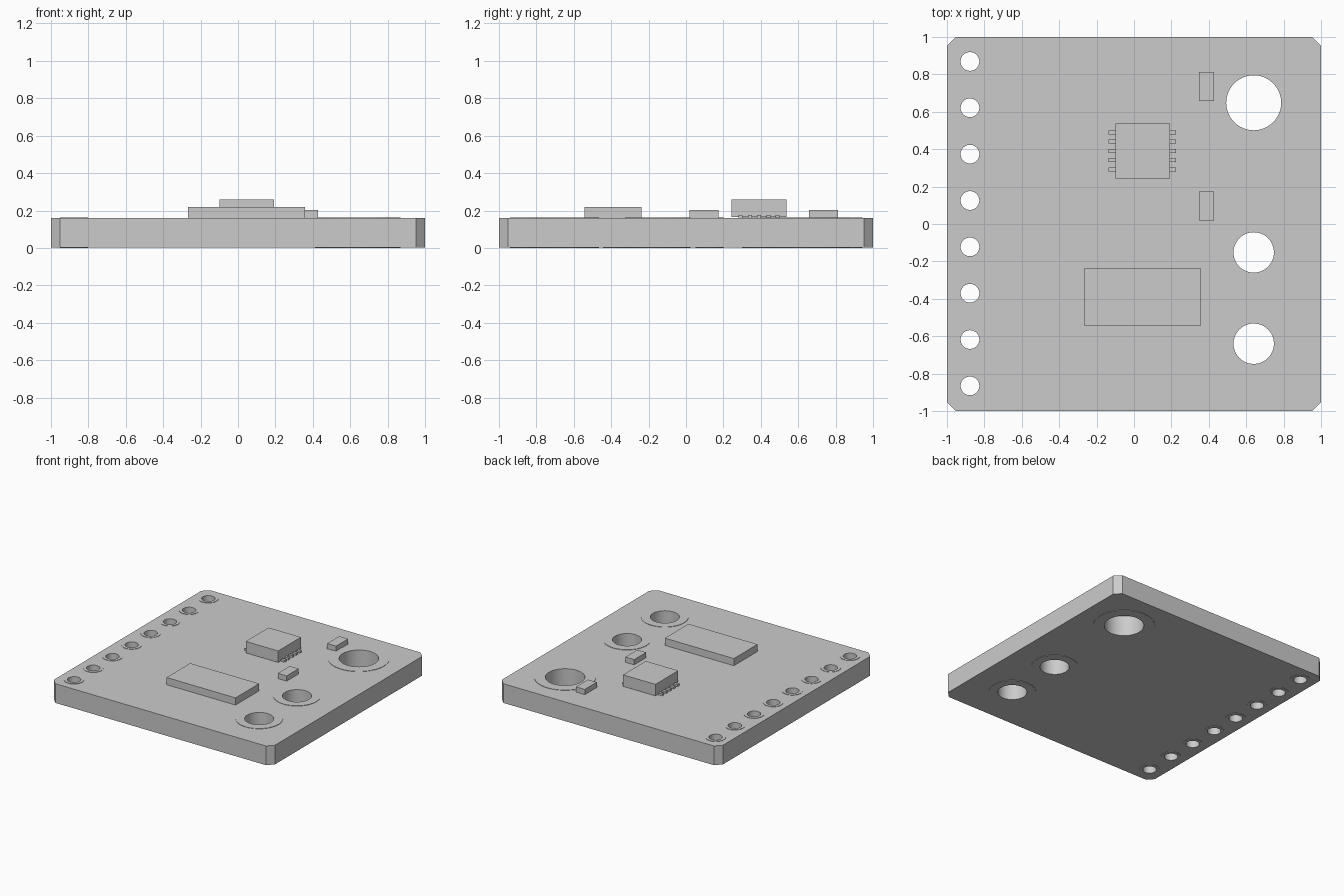
import bpy, math

cube = bpy.data.objects.get("Cube")
if cube:
    bpy.data.objects.remove(cube, do_unlink=True)

grey = bpy.data.materials.new("light_grey")
grey.use_nodes = True
colour = (0.6, 0.6, 0.6, 1)
grey.diffuse_color = colour
grey.node_tree.nodes["Principled BSDF"].inputs["Base Color"].default_value = colour

BOTTOM, TOP, PAD = 0.003, 0.16, 0.003


def circle(x, y, r, sides):
    turn = 2 * math.pi / sides
    return [(x + r * math.cos(i * turn), y + r * math.sin(i * turn)) for i in range(sides)]


def plate(name, outlines, z0, z1):
    """Flat plate from an outer outline and any hole outlines."""
    curve = bpy.data.curves.new(name, 'CURVE')
    curve.dimensions = '2D'
    curve.fill_mode = 'BOTH'
    curve.extrude = (z1 - z0) / 2
    for points in outlines:
        spline = curve.splines.new('POLY')
        spline.points.add(len(points) - 1)
        for p, (x, y) in zip(spline.points, points):
            p.co = (x, y, 0, 1)
        spline.use_cyclic_u = True
    obj = bpy.data.objects.new(name, curve)
    bpy.context.collection.objects.link(obj)
    obj.location.z = (z0 + z1) / 2
    bpy.ops.object.select_all(action='DESELECT')
    obj.select_set(True)
    bpy.context.view_layer.objects.active = obj
    bpy.ops.object.convert(target='MESH')
    obj = bpy.context.view_layer.objects.active
    obj.name = name
    obj.data.materials.clear()
    obj.data.materials.append(grey)
    bpy.ops.object.shade_smooth_by_angle(angle=math.radians(30))
    return obj


def box(name, x0, x1, y0, y1, z0, z1):
    bpy.ops.mesh.primitive_cube_add(
        size=1, location=((x0 + x1) / 2, (y0 + y1) / 2, (z0 + z1) / 2))
    obj = bpy.context.object
    obj.name = name
    obj.scale = (x1 - x0, y1 - y0, z1 - z0)
    bpy.ops.object.transform_apply(location=False, rotation=False, scale=True)
    obj.data.materials.append(grey)
    return obj


# Holes: x, y, hole radius, pad radius
holes = [(-0.877, 0.869 - i * 0.2478, 0.05, 0.075) for i in range(8)]
holes += [(0.64, 0.648, 0.147, 0.228),
          (0.64, -0.152, 0.108, 0.175),
          (0.64, -0.64, 0.108, 0.175)]

# Board with clipped corners and drilled holes
c = 0.952
outline = [(-1, -c), (-c, -1), (c, -1), (1, -c), (1, c), (c, 1), (-c, 1), (-1, c)]
plate("circuit_board", [outline] + [circle(x, y, r, 48) for x, y, r, pad in holes],
      BOTTOM, TOP)

# Thin ring pads on both faces of the board
for x, y, r, pad in holes:
    ring = [circle(x, y, pad, 48), circle(x, y, r, 48)]
    plate("top_pad", ring, TOP, TOP + PAD)
    plate("bottom_pad", ring, 0, BOTTOM)

# Square chip with five legs on each side
box("chip_body", -0.1, 0.193, 0.243, 0.538, 0.165, 0.259)
for i in range(5):
    y = 0.49 - i * 0.0495
    box("chip_leg_right", -0.136, -0.09, y - 0.011, y + 0.011, TOP, 0.176)
    box("chip_leg_left", 0.183, 0.225, y - 0.011, y + 0.011, TOP, 0.176)

# Long component and two small ones
box("long_component", -0.267, 0.357, -0.542, -0.237, TOP, 0.219)
for y in (0.019, 0.657):
    box("small_component", 0.347, 0.427, y, y + 0.155, TOP, 0.203)
